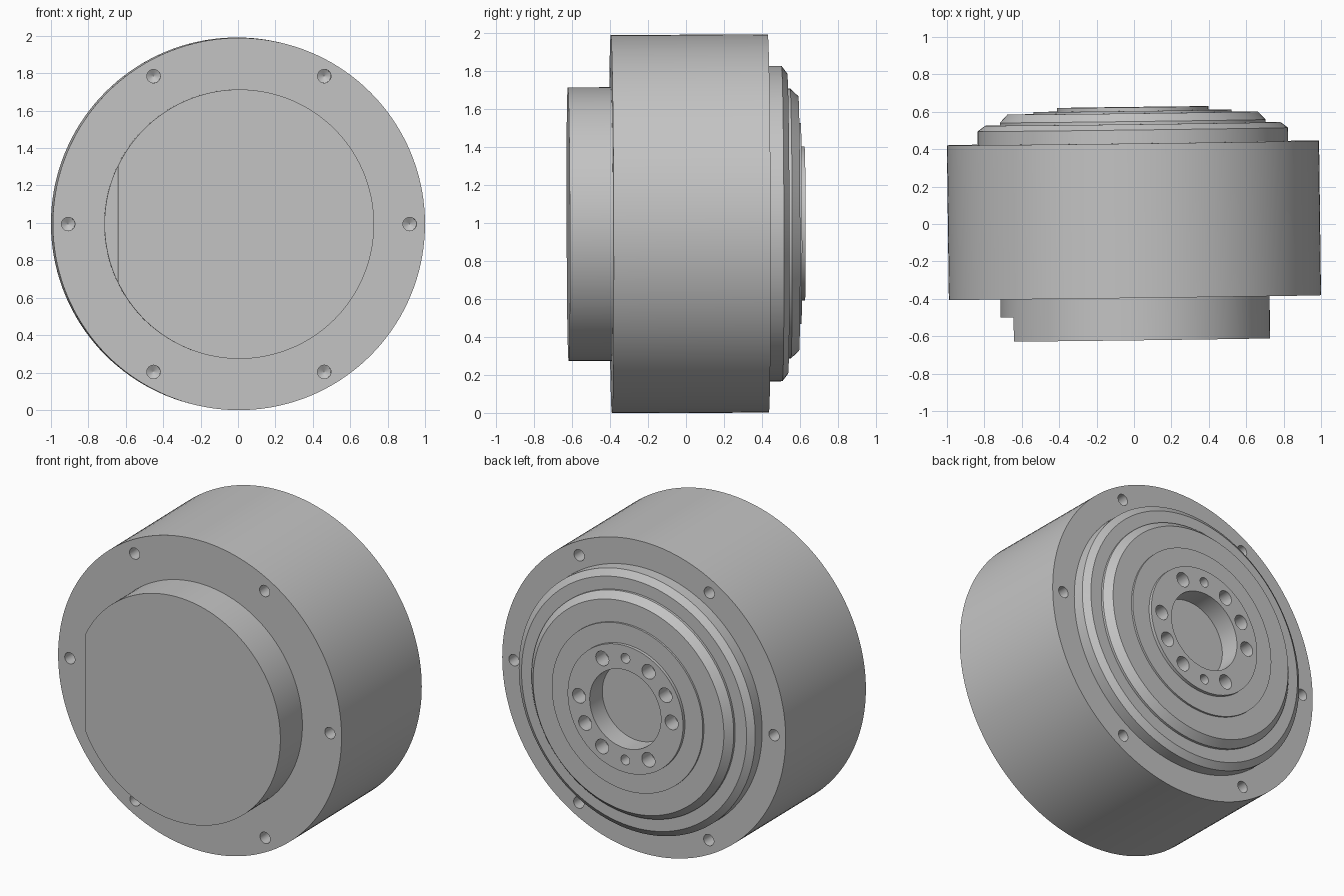
import bpy
import bmesh
from math import cos, sin, pi, radians
from mathutils import Matrix

if "Cube" in bpy.data.objects:
    bpy.data.objects.remove(bpy.data.objects["Cube"], do_unlink=True)

RADIUS = 0.995
FRONT, BACK = -0.393, 0.433      # drum end faces along y
TILT = (0.003, 0, 0.0125)        # the whole unit sits very slightly turned

metal = bpy.data.materials.new("machined grey")
metal.use_nodes = True
grey = (0.55, 0.55, 0.55, 1)
metal.diffuse_color = grey
metal.node_tree.nodes["Principled BSDF"].inputs["Base Color"].default_value = grey


def lathe(bm, profile, x=0, z=0, steps=144):
    """Spin (radius, y) points round an axis along y and cap both ends."""
    rings = []
    for r, y in profile:
        rings.append([bm.verts.new((x + r * cos(2 * pi * i / steps), y,
                                    z + r * sin(2 * pi * i / steps)))
                      for i in range(steps)])
    for a, b in zip(rings, rings[1:]):
        for i in range(steps):
            j = (i + 1) % steps
            bm.faces.new((a[i], a[j], b[j], b[i]))
    bm.faces.new(rings[0])
    bm.faces.new(rings[-1])


def drill(bm, angle, circle, r, face, inward, depth):
    """Blind hole cutter with a conical tip, on a bolt circle."""
    a = radians(angle)
    profile = [(r, face - inward * 0.05), (r, face + inward * depth),
               (r * 0.02, face + inward * (depth + r * 0.6))]
    lathe(bm, profile, circle * cos(a), circle * sin(a), 32)


def make_object(name, bm):
    bmesh.ops.recalc_face_normals(bm, faces=bm.faces[:])
    mesh = bpy.data.meshes.new(name)
    bm.to_mesh(mesh)
    bm.free()
    mesh.materials.append(metal)
    obj = bpy.data.objects.new(name, mesh)
    bpy.context.collection.objects.link(obj)
    obj.location.z = RADIUS
    obj.rotation_euler = TILT
    return obj


def finish(obj, cutter_bm):
    """Cut the part, drop the cutter and shade it with crisp edges."""
    cutter = make_object(obj.name + "_cutter", cutter_bm)
    cutter.hide_render = True
    bpy.ops.object.select_all(action="DESELECT")
    bpy.context.view_layer.objects.active = obj
    obj.select_set(True)
    cut = obj.modifiers.new("cut", "BOOLEAN")
    cut.operation = "DIFFERENCE"
    cut.solver = "EXACT"
    cut.object = cutter
    bpy.ops.object.modifier_apply(modifier=cut.name)
    bpy.data.objects.remove(cutter, do_unlink=True)
    bpy.ops.object.shade_smooth_by_angle(angle=radians(25))


# Drum housing with six screw holes in each end
bm = bmesh.new()
lathe(bm, [(RADIUS, FRONT), (RADIUS, BACK)])
holes = bmesh.new()
for angle in range(0, 360, 60):
    drill(holes, angle, 0.913, 0.036, FRONT, 1, 0.1)
    drill(holes, angle, 0.913, 0.036, BACK, -1, 0.1)
finish(make_object("drum_housing", bm), holes)

# Front cover, its outer part cut flat on one side
bm = bmesh.new()
lathe(bm, [(0.72, FRONT + 0.02), (0.72, -0.62)])
flat = bmesh.new()
bmesh.ops.create_cube(flat, size=1, matrix=Matrix.Translation((-1.15, -0.99, 0))
                      @ Matrix.Diagonal((1, 1, 2, 1)))
finish(make_object("front_cover", bm), flat)

# Stepped back flange: two chamfered rings, a plate, and a recessed hub
bm = bmesh.new()
lathe(bm, [(0.83, BACK - 0.02), (0.83, 0.505), (0.79, 0.535),
           (0.71, 0.535), (0.71, 0.55), (0.67, 0.593),
           (0.53, 0.593), (0.53, 0.605), (0.405, 0.605),
           (0.405, 0.625), (0.25, 0.625), (0.25, 0.495)])
holes = bmesh.new()
for angle in (0, 60, 120, 150, 180, 240, 300, 330):
    drill(holes, angle, 0.325, 0.046, 0.625, -1, 0.1)
for angle in (90, 270):
    drill(holes, angle, 0.325, 0.031, 0.625, -1, 0.1)
finish(make_object("back_flange", bm), holes)
